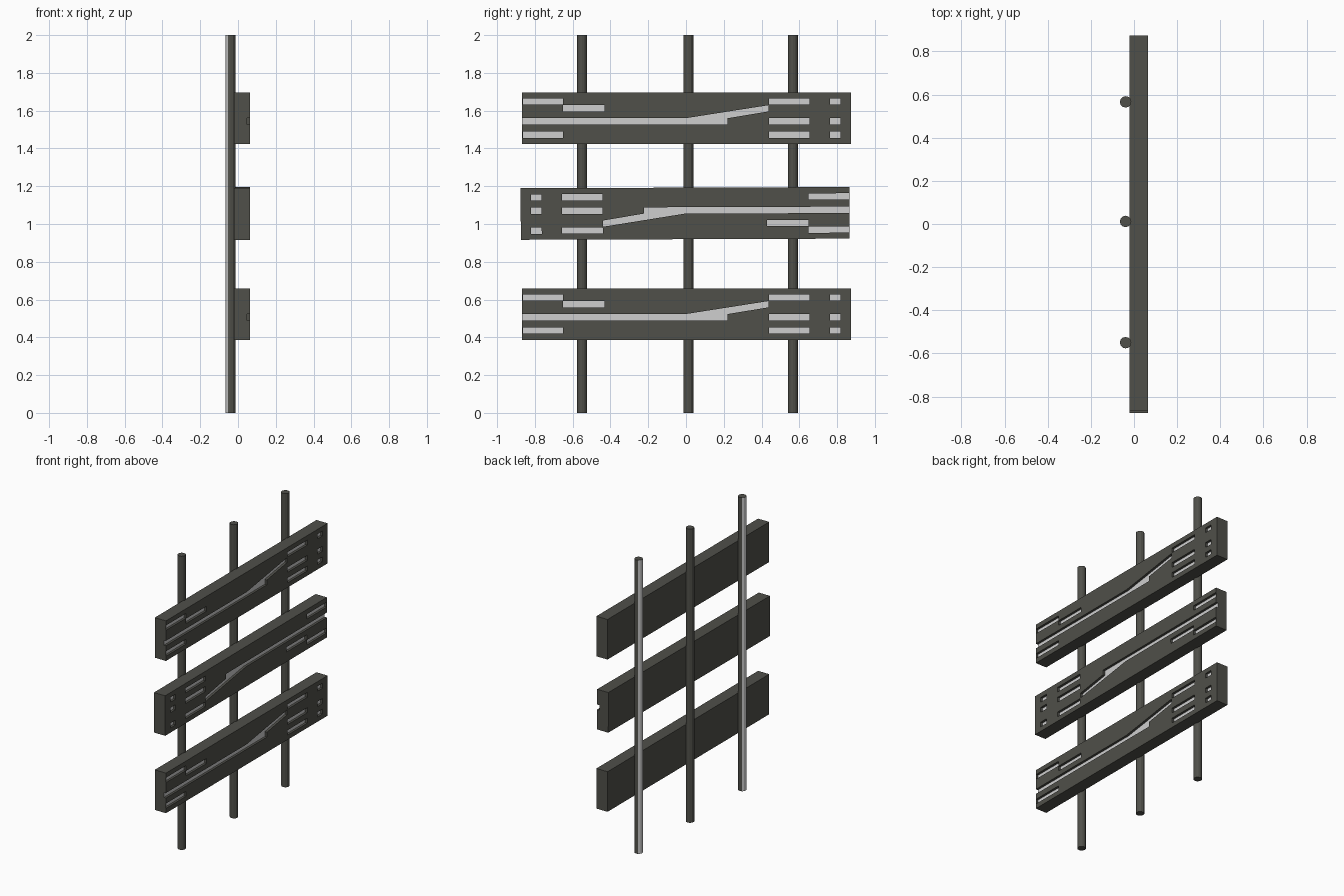
import bpy, bmesh, math
from mathutils import Matrix

if "Cube" in bpy.data.objects:
    bpy.data.objects.remove(bpy.data.objects["Cube"])


def material(name, rgb):
    m = bpy.data.materials.new(name)
    m.diffuse_color = (*rgb, 1)
    m.use_nodes = True
    m.node_tree.nodes["Principled BSDF"].inputs["Base Color"].default_value = m.diffuse_color
    return m


DARK = material("dark_grey", (0.08, 0.08, 0.068))
LIGHT = material("pale_grey", (0.62, 0.62, 0.62))


def make_object(name, bm):
    bmesh.ops.recalc_face_normals(bm, faces=bm.faces)
    mesh = bpy.data.meshes.new(name)
    bm.to_mesh(mesh)
    bm.free()
    mesh.materials.append(DARK)
    mesh.materials.append(LIGHT)
    ob = bpy.data.objects.new(name, mesh)
    bpy.context.collection.objects.link(ob)
    return ob


def add_prism(bm, outline, x0, x1, floor_material):
    """Extrude a (y, z) outline from x0 to x1; the x0 face gets floor_material."""
    floor = bm.faces.new([bm.verts.new((x0, y, z)) for y, z in outline])
    ext = bmesh.ops.extrude_face_region(bm, geom=[floor], use_keep_orig=True)
    top = [v for v in ext["geom"] if isinstance(v, bmesh.types.BMVert)]
    bmesh.ops.translate(bm, verts=top, vec=(x1 - x0, 0, 0))
    floor.material_index = floor_material


def rect(y0, y1, z0, z1):
    return [(y0, z0), (y1, z0), (y1, z1), (y0, z1)]


# Board and groove dimensions
HALF_L, HALF_H, BACK, FRONT, DEPTH = 0.87, 0.1365, -0.02, 0.064, 0.016
ROWS = [(0.072, 0.105), (-0.033, 0.001), (-0.104, -0.071)]
GROOVES = [rect(-0.867, -0.654, *ROWS[0]), rect(-0.867, -0.654, *ROWS[2]),
           rect(-0.654, -0.434, 0.036, 0.069)]
for row in ROWS:
    GROOVES += [rect(0.436, 0.652, *row), rect(0.759, 0.815, *row)]
# Long groove, open at one end, rising past the middle
GROOVES.append([(-0.9, -0.033), (0.217, -0.033), (0.217, 0.0),
                (0.434, 0.036), (0.434, 0.069), (0.0, 0.001), (-0.9, 0.001)])


def board(name, y, z, angle):
    bm = bmesh.new()
    add_prism(bm, rect(-HALF_L, HALF_L, -HALF_H, HALF_H), BACK, FRONT, 0)
    ob = make_object(name, bm)
    cut = bmesh.new()
    for g in GROOVES:
        add_prism(cut, g, FRONT - DEPTH, FRONT + 0.05, 1)
    cutter = make_object(name + "_cutter", cut)
    mod = ob.modifiers.new("grooves", 'BOOLEAN')
    mod.operation = 'DIFFERENCE'
    mod.solver = 'EXACT'
    mod.object = cutter
    bpy.context.view_layer.objects.active = ob
    bpy.ops.object.modifier_apply(modifier=mod.name)
    bpy.data.objects.remove(cutter)
    ob.data.transform(Matrix.Translation((0, y, z)) @ Matrix.Rotation(angle, 4, 'X'))


board("top_board", 0.003, 1.56, 0)
board("middle_board", -0.005, 1.056, math.pi + 0.0035)
board("bottom_board", 0.003, 0.523, 0)


# Upright poles behind the boards; the outer two have a pale back
def pole(name, y, pale_back):
    bm = bmesh.new()
    bmesh.ops.create_cone(bm, cap_ends=True, segments=12, radius1=0.0265,
                          radius2=0.0265, depth=2,
                          matrix=Matrix.Translation((-0.039, y, 1)))
    bm.normal_update()
    for f in bm.faces:
        if pale_back and f.normal.x < -0.45:
            f.material_index = 1
    make_object(name, bm)


pole("front_pole", -0.55, True)
pole("middle_pole", 0.012, False)
pole("back_pole", 0.566, True)
